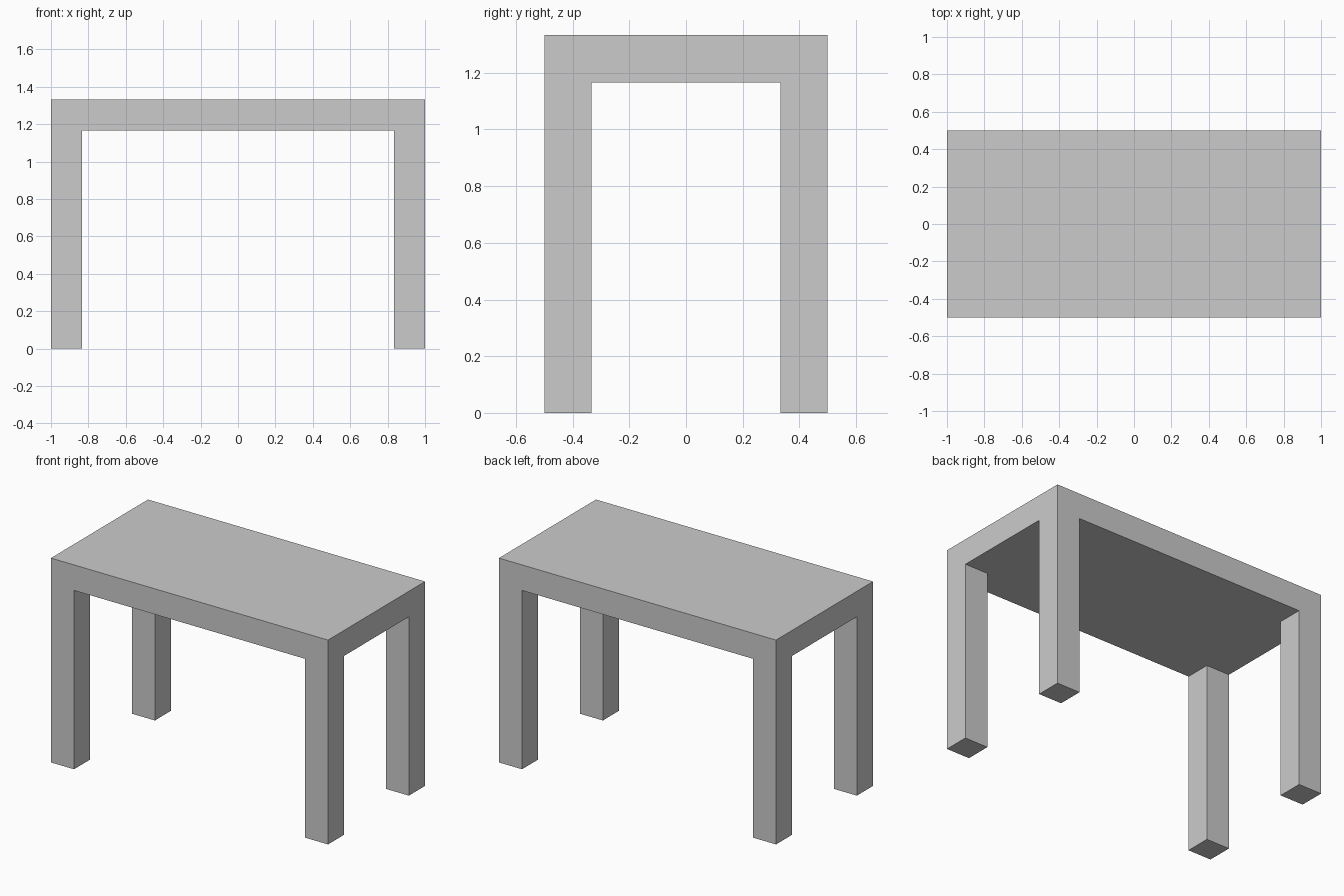
import bpy, bmesh
from mathutils import Matrix, Vector

if "Cube" in bpy.data.objects:
    bpy.data.objects.remove(bpy.data.objects["Cube"])

LENGTH, DEPTH, HEIGHT = 2.0, 1.0, 4 / 3
T = 1 / 6  # thickness of the top and width of each leg

bm = bmesh.new()

# Table top slab
bmesh.ops.create_cube(bm, size=1, matrix=Matrix.Translation((0, 0, HEIGHT - T / 2))
                      @ Matrix.Diagonal((LENGTH, DEPTH, T, 1)))

# Cut lines that mark out the leg corners
for axis, half in ((Vector((1, 0, 0)), LENGTH / 2), (Vector((0, 1, 0)), DEPTH / 2)):
    for side in (-1, 1):
        bmesh.ops.bisect_plane(bm, geom=bm.verts[:] + bm.edges[:] + bm.faces[:],
                               plane_co=axis * side * (half - T), plane_no=axis)

# Legs pulled down from the four underside corners
bm.normal_update()
corners = []
for f in bm.faces:
    c = f.calc_center_median()
    if f.normal.z < -0.9 and abs(c.x) > LENGTH / 2 - T and abs(c.y) > DEPTH / 2 - T:
        corners.append(f)
legs = bmesh.ops.extrude_discrete_faces(bm, faces=corners)["faces"]
bmesh.ops.translate(bm, vec=(0, 0, T - HEIGHT), verts=[v for f in legs for v in f.verts])
bmesh.ops.recalc_face_normals(bm, faces=bm.faces[:])

mesh = bpy.data.meshes.new("table")
bm.to_mesh(mesh)
bm.free()
bpy.context.collection.objects.link(bpy.data.objects.new("table", mesh))
